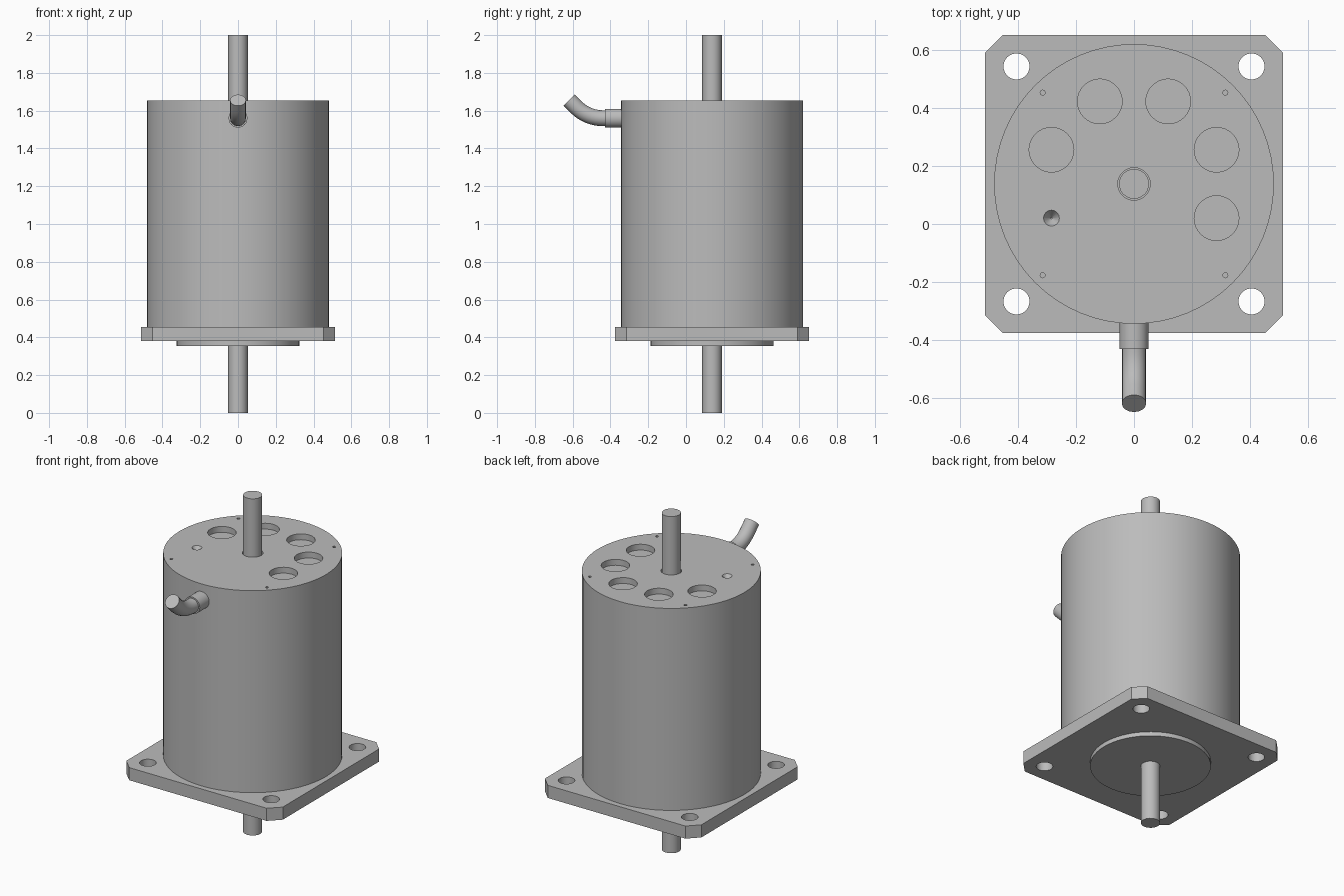
import bpy, bmesh, math
from mathutils import Matrix, Vector

cube = bpy.data.objects.get("Cube")
if cube:
    bpy.data.objects.remove(cube, do_unlink=True)

AXIS_Y = 0.138          # the motor axis sits behind the origin
BODY_TOP = 1.655
PLATE_LOW, PLATE_TOP = 0.38, 0.455

grey = bpy.data.materials.new("machined grey")
grey.use_nodes = True
grey.diffuse_color = (0.5, 0.5, 0.5, 1)
grey.node_tree.nodes["Principled BSDF"].inputs["Base Color"].default_value = (0.5, 0.5, 0.5, 1)


def finish(name, bm):
    """Turn a bmesh into a shaded object."""
    bmesh.ops.recalc_face_normals(bm, faces=bm.faces)
    mesh = bpy.data.meshes.new(name)
    bm.to_mesh(mesh)
    bm.free()
    mesh.materials.append(grey)
    obj = bpy.data.objects.new(name, mesh)
    bpy.context.collection.objects.link(obj)
    return obj


def activate(obj):
    bpy.ops.object.select_all(action='DESELECT')
    obj.select_set(True)
    bpy.context.view_layer.objects.active = obj


def smooth(obj):
    activate(obj)
    bpy.ops.object.shade_smooth_by_angle(angle=math.radians(32))


def add_cylinder(bm, x, y, low, high, radius, sides, low_radius=None):
    bmesh.ops.create_cone(
        bm, cap_ends=True, segments=sides,
        radius1=radius if low_radius is None else low_radius, radius2=radius,
        depth=high - low, matrix=Matrix.Translation((x, y, (low + high) / 2)))


def cylinder(name, low, high, radius, sides):
    bm = bmesh.new()
    add_cylinder(bm, 0, AXIS_Y, low, high, radius, sides)
    return finish(name, bm)


def cut(obj, bm):
    """Subtract the solids in bm from obj."""
    cutter = finish("cutter", bm)
    cutter.hide_render = True
    mod = obj.modifiers.new("holes", 'BOOLEAN')
    mod.operation, mod.solver, mod.object = 'DIFFERENCE', 'EXACT', cutter
    activate(obj)
    bpy.ops.object.modifier_apply(modifier=mod.name)
    bpy.data.objects.remove(cutter, do_unlink=True)


# Mounting plate: square with chamfered corners and four through holes
half, chamfer = 0.514, 0.062
bm = bmesh.new()
inner = half - chamfer
outline = []
for turn in range(4):
    rot = Matrix.Rotation(turn * math.pi / 2, 3, 'Z')
    for corner in ((half, inner, PLATE_LOW), (inner, half, PLATE_LOW)):
        outline.append(bm.verts.new(rot @ Vector(corner) + Vector((0, AXIS_Y, 0))))
base = bm.faces.new(outline)
grown = bmesh.ops.extrude_face_region(bm, geom=[base])["geom"]
bmesh.ops.translate(bm, vec=(0, 0, PLATE_TOP - PLATE_LOW),
                    verts=[g for g in grown if isinstance(g, bmesh.types.BMVert)])
plate = finish("mounting_plate", bm)
holes = bmesh.new()
for sx in (-1, 1):
    for sy in (-1, 1):
        add_cylinder(holes, sx * 0.405, AXIS_Y + sy * 0.405, 0.3, 0.6, 0.045, 24)
cut(plate, holes)
smooth(plate)

# Round housing with pockets in its top
body = cylinder("housing", PLATE_TOP, BODY_TOP, 0.482, 64)
holes = bmesh.new()
over = BODY_TOP + 0.05
for step in range(-1, 4):
    a = math.radians(22.5 + 45 * step)
    add_cylinder(holes, 0.308 * math.cos(a), AXIS_Y + 0.308 * math.sin(a),
                 BODY_TOP - 0.035, over, 0.077, 32)
# Small drilled hole with a cone-shaped floor
a = math.radians(202.5)
add_cylinder(holes, 0.308 * math.cos(a), AXIS_Y + 0.308 * math.sin(a),
             BODY_TOP - 0.035, BODY_TOP + 0.005, 0.031, 16, low_radius=0.003)
# Tiny screw holes near the rim
for k in range(4):
    a = math.radians(45 + 90 * k)
    add_cylinder(holes, 0.445 * math.cos(a), AXIS_Y + 0.445 * math.sin(a),
                 BODY_TOP - 0.02, over, 0.009, 8)
# Clearance around the shaft
add_cylinder(holes, 0, AXIS_Y, BODY_TOP - 0.035, over, 0.056, 24)
cut(body, holes)
smooth(body)

# Pilot boss and through shaft
smooth(cylinder("pilot_boss", 0.355, PLATE_LOW, 0.325, 64))
smooth(cylinder("shaft", 0, 2, 0.052, 16))

# Cable collar pointing forward out of the housing
CABLE_Z = 1.56
bm = bmesh.new()
bmesh.ops.create_cone(
    bm, cap_ends=True, segments=24, radius1=0.05, radius2=0.05, depth=0.13,
    matrix=Matrix.Translation((0, -0.365, CABLE_Z)) @ Matrix.Rotation(math.pi / 2, 4, 'X'))
smooth(finish("cable_collar", bm))

# Cable: straight start, upward bend, short straight end
bend, start = 0.2, -0.44
path = [(-0.40, CABLE_Z, 0)]
for k in range(9):
    a = math.radians(45) * k / 8
    path.append((start - bend * math.sin(a), CABLE_Z + bend * (1 - math.cos(a)), a))
y, z, a = path[-1]
path.append((y - 0.037, z + 0.037, a))
bm = bmesh.new()
rings = []
for y, z, a in path:
    ring = []
    for k in range(16):
        t = 2 * math.pi * k / 16
        side, up = 0.042 * math.cos(t), 0.042 * math.sin(t)
        ring.append(bm.verts.new((side, y + up * math.sin(a), z + up * math.cos(a))))
    rings.append(ring)
for lower, upper in zip(rings, rings[1:]):
    for k in range(16):
        n = (k + 1) % 16
        bm.faces.new((lower[k], lower[n], upper[n], upper[k]))
bm.faces.new(rings[0])
bm.faces.new(rings[-1])
smooth(finish("cable", bm))
